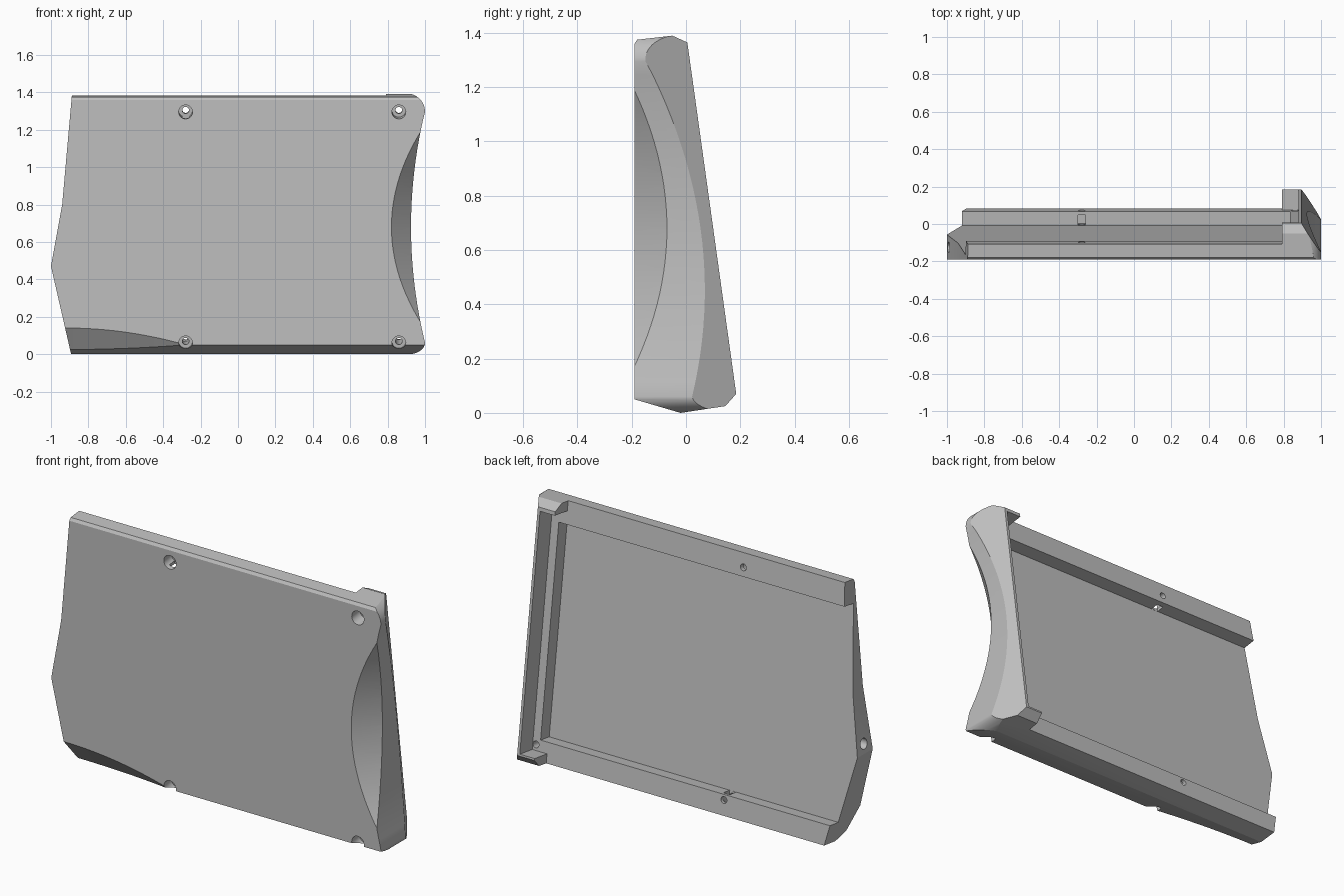
import bpy, bmesh, math
from mathutils import Vector

cube = bpy.data.objects.get("Cube")
if cube:
    bpy.data.objects.remove(cube, do_unlink=True)

SLOPE = 0.139                        # lean of the back side
NORMAL = Vector((0, 1, SLOPE))       # square to the leaning back


def leaning(x, h, d):
    """Point at height h up the rail backs, moved d along their normal."""
    return Vector((x, 0.085 - SLOPE * h + d, h + SLOPE * d))


def prism(name, loop, vec):
    bm = bmesh.new()
    face = bm.faces.new([bm.verts.new(p) for p in loop])
    ext = bmesh.ops.extrude_face_region(bm, geom=[face])
    verts = [v for v in ext["geom"] if isinstance(v, bmesh.types.BMVert)]
    bmesh.ops.translate(bm, verts=verts, vec=Vector(vec))
    bmesh.ops.recalc_face_normals(bm, faces=bm.faces)
    mesh = bpy.data.meshes.new(name)
    bm.to_mesh(mesh)
    bm.free()
    obj = bpy.data.objects.new(name, mesh)
    bpy.context.collection.objects.link(obj)
    return obj


def rod(name, start, vec, radius, sides=32):
    axis = Vector(vec)
    u = axis.orthogonal().normalized()
    v = axis.normalized().cross(u)
    turn = [math.tau * i / sides for i in range(sides)]
    loop = [Vector(start) + radius * (math.cos(t) * u + math.sin(t) * v) for t in turn]
    return prism(name, loop, axis)


def lean_block(name, x0, x1, h0, h1, d0, d1):
    loop = [leaning(x0, h, d) for h, d in ((h0, d0), (h0, d1), (h1, d1), (h1, d0))]
    return prism(name, loop, (x1 - x0, 0, 0))


def combine(body, tool, operation="DIFFERENCE"):
    mod = body.modifiers.new("cut", "BOOLEAN")
    mod.operation = operation
    mod.solver = "EXACT"
    mod.object = tool
    bpy.context.view_layer.update()
    graph = bpy.context.evaluated_depsgraph_get()
    mesh = bpy.data.meshes.new_from_object(body.evaluated_get(graph))
    body.modifiers.clear()
    body.data = mesh
    bpy.data.objects.remove(tool, do_unlink=True)


# Side profile of the wedge shaped shell
profile = [(-0.19, 0.05), (-0.02, 0.0), (0.145, 0.025), (0.185, 0.07),
           (0.005, 1.365), (-0.05, 1.39), (-0.18, 1.375), (-0.19, 1.36)]
shell = prism("tray_shell", [(-1.1, y, z) for y, z in profile], (2.2, 0, 0))

# Front outline: angled left end, rounded right corners, bowed right side
outline = [(-0.89, -0.01), (-1.0, 0.47), (-0.94, 0.8), (-0.885, 1.42), (0.8, 1.42), (0.8, 1.395)]
quarter = [math.pi / 2 * i / 12 for i in range(13)]
outline += [(0.9 + 0.1 * math.sin(t), 1.295 + 0.1 * math.cos(t)) for t in quarter]
for i in range(1, 24):
    z = 1.295 - 1.235 * i / 24
    outline.append((0.925 + 0.075 * ((z - 0.68) / 0.62) ** 2, z))
outline += [(0.9 + 0.1 * math.cos(t), 0.06 - 0.062 * math.sin(t)) for t in quarter]
combine(shell, prism("outline", [(x, -0.5, z) for x, z in outline], (0, 1, 0)), "INTERSECT")

# Rails lowered behind, leaving the raised end grip with two corner lugs
combine(shell, lean_block("rail_cut", -2, 0.79, -0.3, 1.7, 0, 0.6))
combine(shell, lean_block("grip_opening", 0.6, 0.88, 0.065, 1.33, 0, 0.6))

# Long pocket, open at the left end
combine(shell, lean_block("pocket", -2, 0.835, 0.125, 1.26, -0.075, 0.6))

# Slanted back edge of the grip
yb = 0.195 + 0.2 * SLOPE
bevel = [(0.895 - 0.128, yb + 0.2, -0.2), (0.895 + 0.256, yb - 0.4, -0.2), (2, yb + 0.2, -0.2)]
combine(shell, prism("grip_bevel", bevel, Vector((0, -SLOPE, 1)) * 1.8))

# Hollowed finger scoop on the front of the grip
steps = [-0.64 + 1.28 * i / 32 for i in range(33)]
scoop = [(0.82 + 0.6 * s * s - 0.096, -0.3, 0.68 + s) for s in steps]
scoop += [(2, -0.3, 1.32), (2, -0.3, 0.04)]
combine(shell, prism("grip_scoop", scoop, (0.35, 0.4, 0)))

# Tapered scoop under the lower left front edge
steps = [-1.1 + 0.9 * i / 24 for i in range(25)]
under = [(x, -0.25, 0.221 - 0.09 * (max(x + 0.92, 0) / 0.64) ** 2) for x in steps]
under += [(-0.2, -0.25, -0.6), (-1.1, -0.25, -0.6)]
combine(shell, prism("edge_scoop", under, (0, 0.3, -0.405)))

# Four counterbored screw holes
for x in (-0.28, 0.86):
    for z in (0.06, 1.295):
        start = Vector((x, -0.19, z)) - NORMAL * 0.1
        combine(shell, rod("counterbore", start, NORMAL * 0.165, 0.037))
        combine(shell, rod("screw_hole", start, NORMAL * 0.6, 0.018))

# Nut slots in the rails
combine(shell, lean_block("lower_slot", -0.3, -0.26, 0.06, 0.2, -0.074, -0.02))
combine(shell, lean_block("upper_slot", -0.3, -0.26, 1.2, 1.33, -0.074, -0.03))

# Bore in the left end
combine(shell, rod("end_bore", (-1.1, -0.125, 0.52), (0.3, 0, 0), 0.028))

# Single grey finish
grey = bpy.data.materials.new("plain_grey")
grey.use_nodes = True
colour = (0.52, 0.52, 0.52, 1)
grey.diffuse_color = colour
grey.node_tree.nodes["Principled BSDF"].inputs["Base Color"].default_value = colour
shell.data.materials.clear()
shell.data.materials.append(grey)
for poly in shell.data.polygons:
    poly.material_index = 0

bpy.ops.object.select_all(action="DESELECT")
shell.select_set(True)
bpy.context.view_layer.objects.active = shell
bpy.ops.object.shade_smooth_by_angle(angle=math.radians(20))
